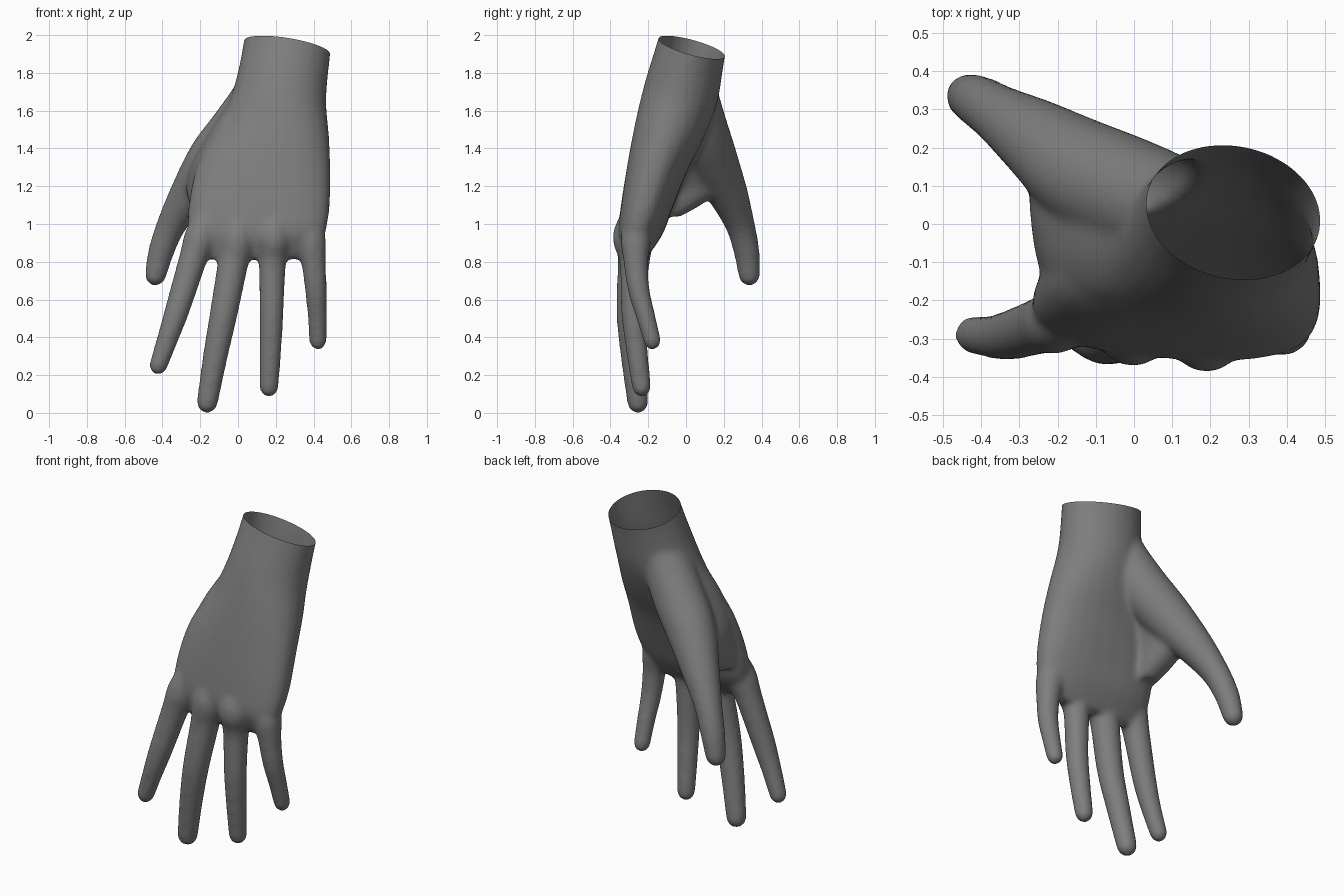
import bpy, bmesh, math
from mathutils import Vector

SIDES = 24

default = bpy.data.objects.get("Cube")
if default:
    bpy.data.objects.remove(default)

skin = bpy.data.materials.new("plain_grey")
skin.use_nodes = True
grey = (0.21, 0.21, 0.21, 1)
skin.diffuse_color = grey
skin.node_tree.nodes["Principled BSDF"].inputs["Base Color"].default_value = grey

bm = bmesh.new()


def loft(rings):
    """Skin a closed volume over a list of point rings."""
    loops = [[bm.verts.new(p) for p in ring] for ring in rings]
    faces = [bm.faces.new(loops[0]), bm.faces.new(loops[-1])]
    for a, b in zip(loops, loops[1:]):
        for i in range(SIDES):
            j = (i + 1) % SIDES
            faces.append(bm.faces.new((a[i], a[j], b[j], b[i])))
    bmesh.ops.recalc_face_normals(bm, faces=faces)


def curve_through(stations, steps=5):
    """Catmull-Rom interpolation of equal-length tuples."""
    pts = [Vector(s) for s in stations]
    out = []
    for i in range(len(pts) - 1):
        b, c = pts[i], pts[i + 1]
        a = pts[i - 1] if i else b * 2 - c
        d = pts[i + 2] if i + 2 < len(pts) else c * 2 - b
        for k in range(steps):
            t = k / steps
            out.append(0.5 * (b * 2 + (c - a) * t + (a * 2 - b * 5 + c * 4 - d) * t ** 2
                              + (b * 3 - a - c * 3 + d) * t ** 3))
    return out + [pts[-1]]


def digit(stations):
    """Round-ended tube through (x, y, z, radius) stations."""
    path = curve_through(stations)
    pos = [p.to_3d() for p in path]
    rad = [p[3] for p in path]
    first, last = (pos[0] - pos[1]).normalized(), (pos[-1] - pos[-2]).normalized()
    caps = [math.radians(a) for a in (25, 50, 70, 85)]
    head = [(pos[0] + first * rad[0] * math.sin(a), rad[0] * math.cos(a)) for a in reversed(caps)]
    tail = [(pos[-1] + last * rad[-1] * math.sin(a), rad[-1] * math.cos(a)) for a in caps]
    spine = head + list(zip(pos, rad)) + tail
    rings = []
    for i, (p, r) in enumerate(spine):
        along = spine[min(i + 1, len(spine) - 1)][0] - spine[max(i - 1, 0)][0]
        u = along.cross(Vector((0, 1, 0.3))).normalized()
        v = along.cross(u).normalized()
        rings.append([p + (u * math.cos(t) + v * math.sin(t)) * r
                      for t in (math.tau * k / SIDES for k in range(SIDES))])
    loft(rings)


def section(s):
    """Superellipse slice of the palm, leaning with the forearm."""
    x, y, z, rx, ry, turn, lean, power = s
    ring = []
    for k in range(SIDES):
        t = math.tau * k / SIDES
        c, n = math.cos(t), math.sin(t)
        c = math.copysign(abs(c) ** (2 / power), c) * rx
        n = math.copysign(abs(n) ** (2 / power), n) * ry
        dx = c * math.cos(turn) - n * math.sin(turn)
        dy = c * math.sin(turn) + n * math.cos(turn)
        ring.append((x + dx, y + dy, z - lean * (0.18 * dx + 0.29 * dy)))
    return ring


# Wrist and palm: x, y, z, half width, half depth, turn, lean, squareness
palm = [
    (0.28, 0.08, 2.12, 0.235, 0.175, -0.22, 1, 2),
    (0.26, 0.03, 1.935, 0.232, 0.174, -0.22, 1, 2),
    (0.225, -0.025, 1.70, 0.245, 0.19, -0.2, 1, 2),
    (0.195, -0.085, 1.50, 0.29, 0.18, -0.15, 0.8, 2.1),
    (0.14, -0.15, 1.30, 0.352, 0.155, -0.1, 0.5, 2.3),
    (0.113, -0.205, 1.10, 0.374, 0.134, -0.07, 0.2, 2.5),
    (0.1, -0.237, 0.96, 0.366, 0.115, -0.07, 0, 2.5),
    (0.1, -0.25, 0.87, 0.335, 0.075, -0.05, 0, 2.3),
    (0.1, -0.255, 0.815, 0.3, 0.04, -0.03, 0, 2),
]
# Flesh spanning from the palm edge to the thumb, ending in the web
thumb_web = [
    (0.11, -0.005, 1.75, 0.09, 0.13, 0, 0, 2),
    (0.055, -0.005, 1.62, 0.12, 0.165, 0, 0, 2.1),
    (-0.03, -0.01, 1.48, 0.125, 0.2, 0.05, 0, 2.2),
    (-0.12, 0.005, 1.32, 0.122, 0.23, 0.12, 0, 2.3),
    (-0.168, 0.0, 1.2, 0.1, 0.215, 0.15, 0, 2.3),
    (-0.172, -0.055, 1.11, 0.085, 0.15, 0.08, 0, 2.2),
    (-0.165, -0.115, 1.04, 0.065, 0.09, 0, 0, 2),
]
for slices in (palm, thumb_web):
    loft([section(s) for s in curve_through(slices)])

# Fingers, knuckle to tip: x, y, z, radius
index_finger = [(-0.16, -0.235, 1.04, 0.07), (-0.2, -0.253, 0.93, 0.085),
                (-0.24, -0.265, 0.81, 0.075), (-0.32, -0.29, 0.55, 0.066),
                (-0.37, -0.295, 0.40, 0.057), (-0.422, -0.29, 0.25, 0.049)]
middle_finger = [(0.01, -0.265, 1.04, 0.07), (0, -0.28, 0.93, 0.092),
                 (-0.025, -0.28, 0.80, 0.082), (-0.075, -0.295, 0.53, 0.074),
                 (-0.12, -0.28, 0.30, 0.066), (-0.163, -0.255, 0.055, 0.057)]
ring_finger = [(0.19, -0.275, 1.04, 0.07), (0.19, -0.297, 0.93, 0.092),
               (0.182, -0.28, 0.80, 0.073), (0.178, -0.28, 0.54, 0.064),
               (0.172, -0.26, 0.33, 0.058), (0.164, -0.235, 0.135, 0.051)]
little_finger = [(0.37, -0.25, 1.02, 0.065), (0.385, -0.265, 0.92, 0.08),
                 (0.4, -0.265, 0.80, 0.066), (0.412, -0.25, 0.65, 0.058),
                 (0.42, -0.21, 0.50, 0.051), (0.423, -0.178, 0.38, 0.047)]
# Thumb, rising from the inside of the wrist
thumb = [(0.18, 0.03, 1.84, 0.11), (0.1, 0.04, 1.66, 0.138), (-0.01, 0.08, 1.49, 0.147),
         (-0.13, 0.135, 1.34, 0.14), (-0.255, 0.222, 1.16, 0.107), (-0.35, 0.285, 1.0, 0.079),
         (-0.405, 0.32, 0.86, 0.069), (-0.437, 0.335, 0.73, 0.058)]
for stations in (index_finger, middle_finger, ring_finger, little_finger, thumb):
    digit(stations)

mesh = bpy.data.meshes.new("hand")
bm.to_mesh(mesh)
bm.free()
hand = bpy.data.objects.new("hand", mesh)
bpy.context.scene.collection.objects.link(hand)

# Fuse the volumes into one skin and relax the joins
fuse = hand.modifiers.new("fuse", 'REMESH')
fuse.mode = 'VOXEL'
fuse.voxel_size = 0.013
relax = hand.modifiers.new("relax", 'SMOOTH')
relax.factor = 0.5
relax.iterations = 16
bpy.context.view_layer.update()
fused = bpy.data.meshes.new_from_object(hand.evaluated_get(bpy.context.evaluated_depsgraph_get()))
hand.modifiers.clear()

# Slice the wrist open
bm = bmesh.new()
bm.from_mesh(fused)
bmesh.ops.bisect_plane(bm, geom=bm.verts[:] + bm.edges[:] + bm.faces[:],
                       plane_co=(0.26, 0.03, 1.935), plane_no=(0.18, 0.29, 1), clear_outer=True)
bm.to_mesh(fused)
bm.free()

hand.data = fused
fused.name = "hand_skin"
fused.materials.clear()
fused.materials.append(skin)
fused.shade_smooth()
